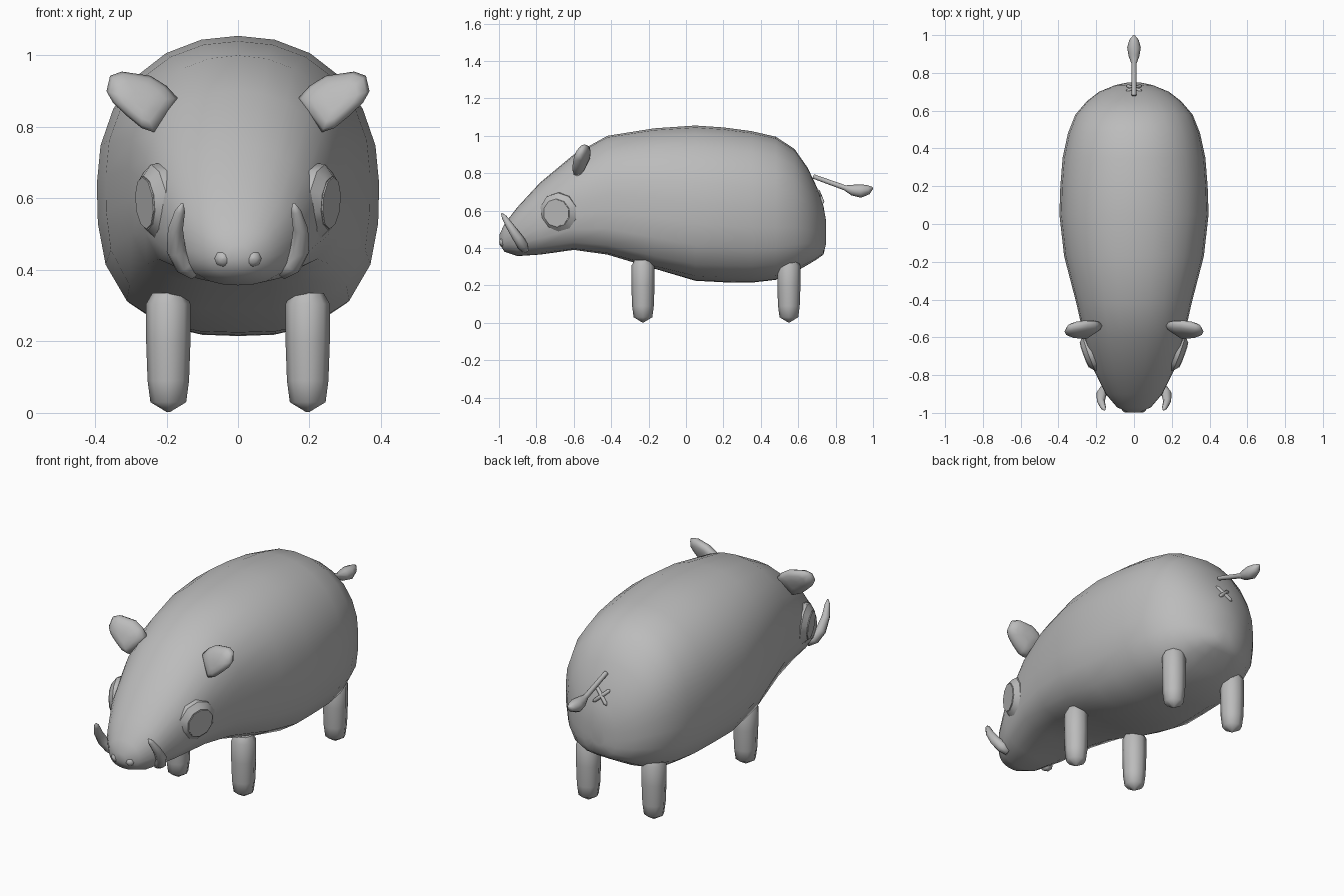
import bpy, bmesh, math
from mathutils import Vector

if "Cube" in bpy.data.objects:
    bpy.data.objects.remove(bpy.data.objects["Cube"])

grey = bpy.data.materials.new("plain grey")
grey.use_nodes = True
grey.diffuse_color = (0.5, 0.5, 0.5, 1)
grey.node_tree.nodes["Principled BSDF"].inputs["Base Color"].default_value = (0.5, 0.5, 0.5, 1)


def loft(name, rings, angle=50):
    """Skin a list of equal-length point rings and close both ends."""
    bm = bmesh.new()
    loops = [[bm.verts.new(p) for p in ring] for ring in rings]
    n = len(loops[0])
    for a, b in zip(loops, loops[1:]):
        for i in range(n):
            j = (i + 1) % n
            bm.faces.new((a[i], a[j], b[j], b[i]))
    bm.faces.new(loops[0])
    bm.faces.new(loops[-1])
    bmesh.ops.recalc_face_normals(bm, faces=bm.faces[:])
    mesh = bpy.data.meshes.new(name)
    bm.to_mesh(mesh)
    bm.free()
    mesh.materials.append(grey)
    obj = bpy.data.objects.new(name, mesh)
    bpy.context.collection.objects.link(obj)
    bpy.ops.object.select_all(action='DESELECT')
    obj.select_set(True)
    bpy.context.view_layer.objects.active = obj
    bpy.ops.object.shade_smooth_by_angle(angle=math.radians(angle))
    return obj


def ring(centre, axis, radius, sides=8):
    """Circle of points around an axis."""
    axis = Vector(axis).normalized()
    ref = Vector((1, 0, 0)) if abs(axis.x) < 0.85 else Vector((0, 0, 1))
    v = axis.cross(ref).normalized()
    u = v.cross(axis)
    turns = [math.tau * i / sides for i in range(sides)]
    return [Vector(centre) + (u * math.cos(t) + v * math.sin(t)) * radius for t in turns]


def tube(name, path, radii, angle=60):
    """Tapered tube through the path points."""
    pts = [Vector(p) for p in path]
    rings = []
    for i, p in enumerate(pts):
        axis = pts[min(i + 1, len(pts) - 1)] - pts[max(i - 1, 0)]
        rings.append(ring(p, axis, radii[i]))
    return loft(name, rings, angle)


def body_ring(y, low, high, width, belly, sides=24):
    """Rounded section; a higher belly power makes the underside squarer."""
    mid, half = (low + high) / 2, (high - low) / 2
    points = []
    for i in range(sides):
        t = math.tau * i / sides
        c, s = math.cos(t), math.sin(t)
        power = belly if s < 0 else 2.15
        r = (abs(c) ** power + abs(s) ** power) ** (-1 / power)
        points.append((width * r * c, y, mid + half * r * s))
    return points


# Body: y, bottom, top, half width, belly power
sections = [
    (-0.998, 0.42, 0.47, 0.03, 2.2), (-0.97, 0.38, 0.53, 0.09, 2.3),
    (-0.9, 0.357, 0.62, 0.15, 2.5), (-0.78, 0.365, 0.75, 0.21, 3),
    (-0.6, 0.39, 0.9, 0.265, 4), (-0.42, 0.365, 1.0, 0.305, 4),
    (-0.17, 0.29, 1.04, 0.37, 3.5), (0.05, 0.225, 1.055, 0.395, 2.9),
    (0.2, 0.217, 1.045, 0.39, 2.8), (0.35, 0.215, 1.025, 0.378, 2.8),
    (0.48, 0.23, 0.995, 0.35, 3), (0.58, 0.27, 0.93, 0.31, 3.3),
    (0.65, 0.31, 0.83, 0.25, 3.5), (0.7, 0.34, 0.725, 0.185, 3.5),
    (0.735, 0.365, 0.625, 0.1, 3), (0.748, 0.42, 0.55, 0.04, 2.5),
]
loft("body", [body_ring(*section) for section in sections], 70)

ear_outline = [(0.168, 0.88), (0.2, 0.915), (0.245, 0.943), (0.325, 0.955), (0.358, 0.943),
               (0.368, 0.9), (0.35, 0.868), (0.31, 0.83), (0.27, 0.797), (0.235, 0.785),
               (0.2, 0.832)]
ear_mid = Vector((0.27, 0, 0.872))

for side, s in (("left", 1), ("right", -1)):
    # Legs with blunt pointed feet
    for place, y in (("front", -0.23), ("back", 0.55)):
        heights = (0.002, 0.03, 0.09, 0.2, 0.305, 0.335)
        tube(f"{place}_{side}_leg", [(s * 0.195, y, z) for z in heights],
             (0.004, 0.05, 0.058, 0.062, 0.062, 0.045))

    # Ears: cushioned outline leaning backwards, outer tip swung forwards
    rings = []
    for scale, depth in ((0.3, -0.036), (0.65, -0.031), (0.9, -0.019), (1, 0),
                         (0.9, 0.019), (0.65, 0.031), (0.3, 0.036)):
        loop = []
        for x, z in ear_outline:
            p = ear_mid + (Vector((x, 0, z)) - ear_mid) * scale
            lean = 0.35 * (p.z - ear_mid.z) - 0.2 * (p.x - ear_mid.x)
            loop.append((s * p.x, -0.56 + lean + depth, p.z))
        rings.append(loop)
    loft(f"{side}_ear", rings, 80)

    # Eyes: shallow bevelled discs with a raised pupil
    out = Vector((s * 0.935, -0.34, -0.08))
    eye = Vector((s * 0.254, -0.69, 0.588))
    loft(f"{side}_eye", [ring(eye + out * d, out, r, 10)
                         for d, r in ((-0.05, 0.108), (-0.02, 0.106), (0.005, 0.076))], 40)
    loft(f"{side}_pupil", [ring(eye + out * d, out, 0.073, 10) for d in (0, 0.009)], 25)

    # Tusks
    tube(f"{side}_tusk",
         [(s * 0.12, -0.86, 0.39), (s * 0.15, -0.873, 0.415), (s * 0.173, -0.9, 0.455),
          (s * 0.175, -0.94, 0.515), (s * 0.162, -0.972, 0.565), (s * 0.156, -0.985, 0.585)],
         (0.02, 0.03, 0.027, 0.021, 0.014, 0.004), 80)

    # Nostrils
    steps = [math.pi * (i + 0.15) / 6.3 for i in range(7)]
    tube(f"{side}_nostril",
         [(s * 0.042, -0.975 - 0.024 * math.cos(t), 0.432) for t in steps],
         [0.025 * math.sin(t) for t in steps])

    # Crossed creases on the rump
    tube(f"{side}_rump_crease",
         [(s * k * 0.04, 0.718 - k * 0.015, 0.675 + k * 0.036) for k in (-1, -0.8, 0, 0.8, 1)],
         (0.003, 0.01, 0.01, 0.01, 0.003))

# Tail with a tuft
tube("tail", [(0, 0.68, 0.783), (0, 0.85, 0.722), (0, 0.89, 0.71), (0, 0.935, 0.705),
              (0, 0.975, 0.712), (0, 0.999, 0.722)],
     (0.012, 0.014, 0.029, 0.036, 0.025, 0.005))
